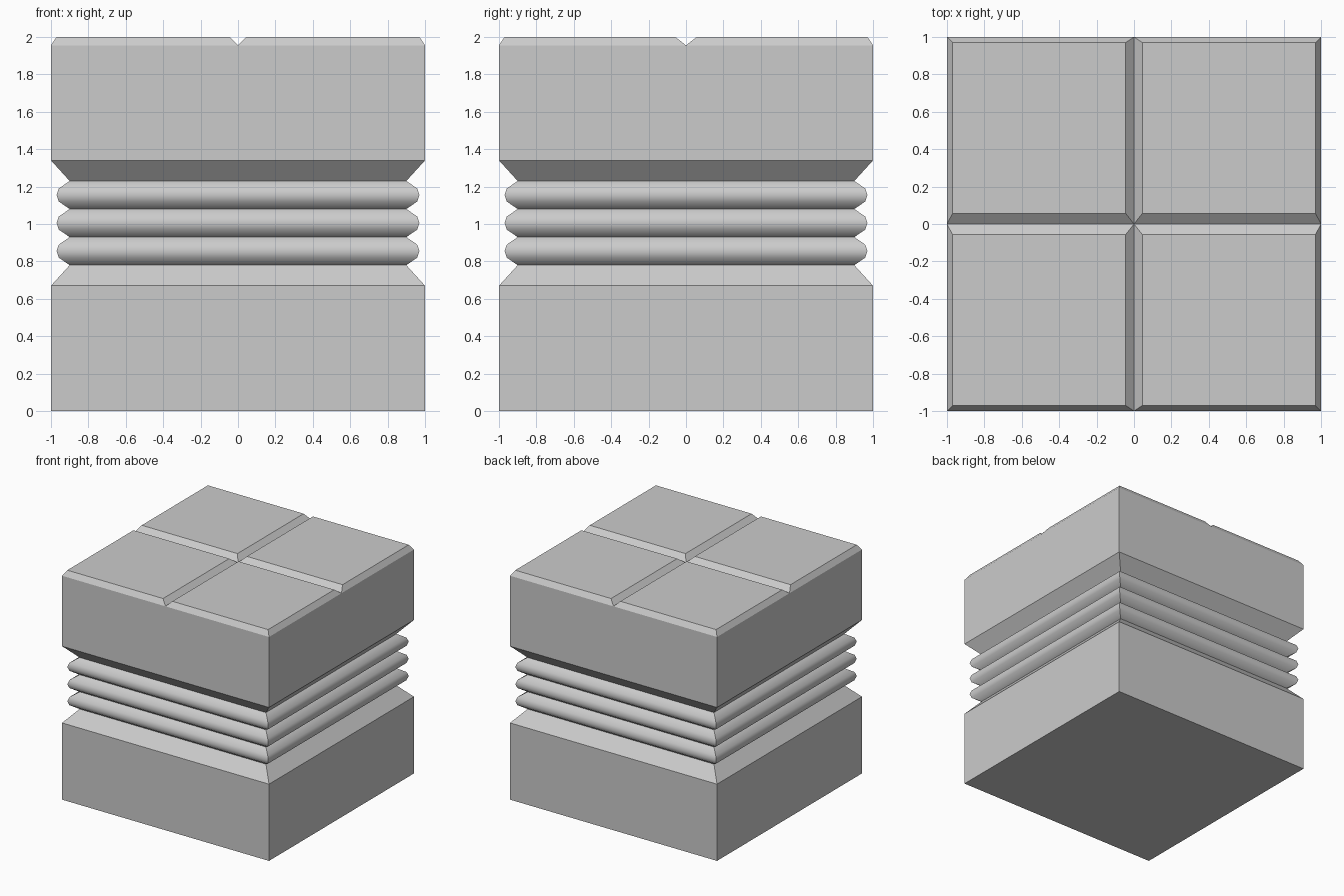
import bpy, bmesh, math

if "Cube" in bpy.data.objects:
    bpy.data.objects.remove(bpy.data.objects["Cube"])


def finish(bm, name, smooth_angle=None):
    bmesh.ops.remove_doubles(bm, verts=bm.verts, dist=1e-5)
    bmesh.ops.recalc_face_normals(bm, faces=bm.faces)
    mesh = bpy.data.meshes.new(name)
    bm.to_mesh(mesh)
    bm.free()
    obj = bpy.data.objects.new(name, mesh)
    bpy.context.collection.objects.link(obj)
    if smooth_angle:
        bpy.ops.object.select_all(action='DESELECT')
        obj.select_set(True)
        bpy.context.view_layer.objects.active = obj
        bpy.ops.object.shade_smooth_by_angle(angle=math.radians(smooth_angle))
    return obj


def ring(bm, x0, x1, y0, y1, z):
    return [bm.verts.new((x, y, z)) for x, y in
            ((x0, y0), (x1, y0), (x1, y1), (x0, y1))]


def bridge(bm, a, b):
    for i in range(4):
        j = (i + 1) % 4
        bm.faces.new((a[i], a[j], b[j], b[i]))


# Square block with a ribbed waist, lofted from a (half width, z) profile
profile = [(1, 0), (1, 0.67), (0.9, 0.78)]
for k in range(3):
    z = 0.78 + 0.15 * k
    profile += [(0.958, z + 0.04), (0.97, z + 0.075),
                (0.958, z + 0.11), (0.9, z + 0.15)]
profile += [(1, 1.34)]

bm = bmesh.new()
rings = [ring(bm, -w, w, -w, w, z) for w, z in profile]
bm.faces.new(rings[0])
for a, b in zip(rings, rings[1:]):
    bridge(bm, a, b)
finish(bm, "ribbed_block", 40)

# Upper block: straight walls capped by four chamfered pads with V grooves between
TOP, RIM = 2.0, 1.955
bm = bmesh.new()
for sx in (-1, 1):
    for sy in (-1, 1):
        low = ring(bm, 0, sx, 0, sy, RIM)
        high = ring(bm, sx * 0.045, sx * 0.97, sy * 0.057, sy * 0.97, TOP)
        bridge(bm, low, high)
        bm.faces.new(high)
        # outer walls below the two exposed pad edges
        wall = ring(bm, 0, sx, 0, sy, 1.34)
        for i, j in ((1, 2), (2, 3)):
            bm.faces.new((wall[i], wall[j], low[j], low[i]))
        bm.verts.remove(wall[0])
finish(bm, "grooved_top")
